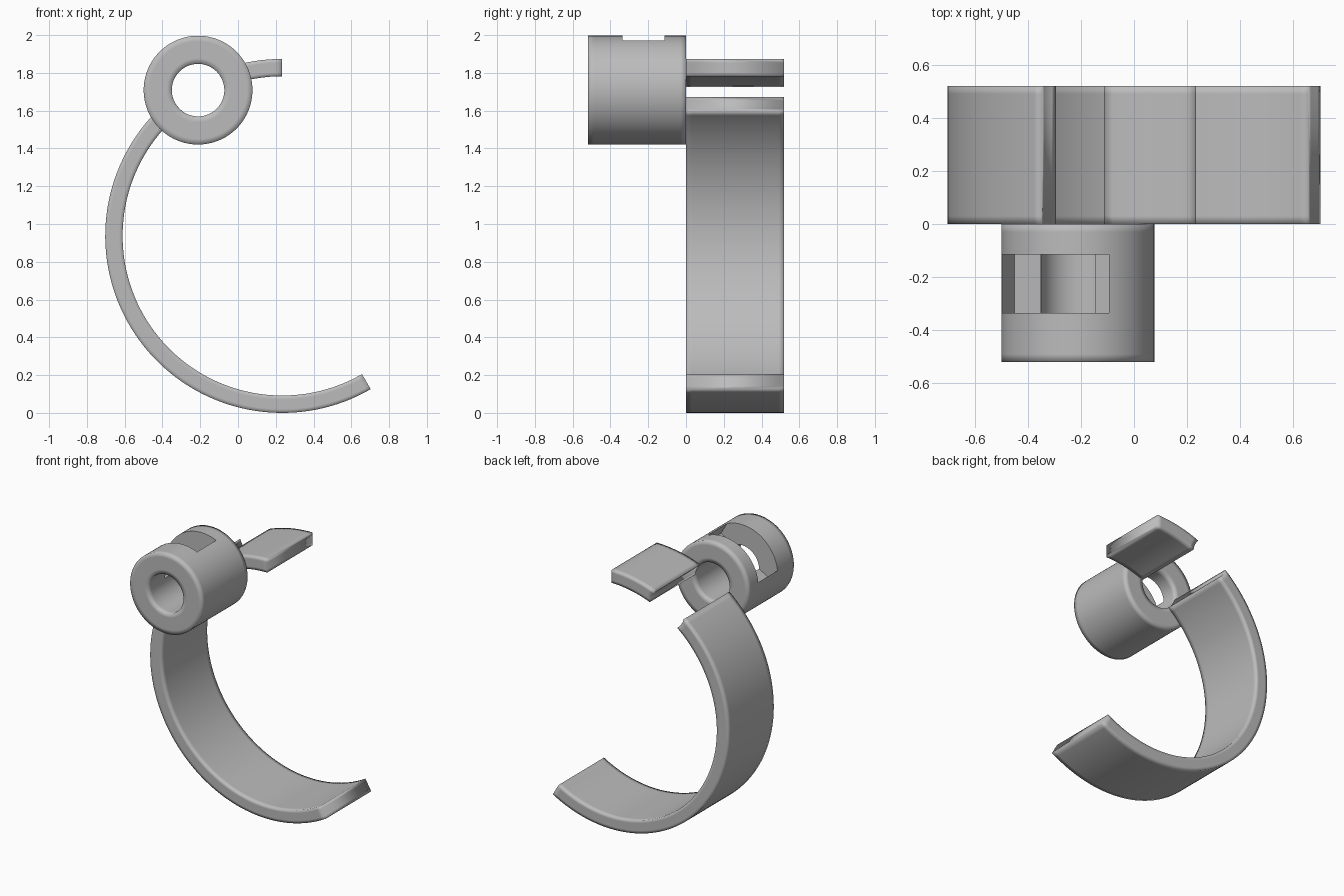
import bpy, bmesh, math

if "Cube" in bpy.data.objects:
    bpy.data.objects.remove(bpy.data.objects["Cube"])

CX, CZ = 0.234, 0.937            # centre of the curved band
R_IN, R_OUT = 0.845, 0.937
R_MID = 0.891
BORE, TUBE_R = 0.139, 0.288
DEPTH = 0.52
TILT = math.radians(120)         # direction from band centre to tube
TX, TZ = CX + R_MID * math.cos(TILT), CZ + R_MID * math.sin(TILT)

grey = bpy.data.materials.new("plain grey")
grey.diffuse_color = (0.5, 0.5, 0.5, 1)
grey.use_nodes = True
grey.node_tree.nodes["Principled BSDF"].inputs["Base Color"].default_value = grey.diffuse_color


def finish(bm, name, smooth=True):
    bmesh.ops.recalc_face_normals(bm, faces=bm.faces)
    for f in bm.faces:
        f.smooth = smooth
    me = bpy.data.meshes.new(name)
    bm.to_mesh(me)
    bm.free()
    me.materials.append(grey)
    ob = bpy.data.objects.new(name, me)
    bpy.context.collection.objects.link(ob)
    return ob


def bridge(bm, a, b):
    for i in range(len(a)):
        j = (i + 1) % len(a)
        bm.faces.new((a[i], a[j], b[j], b[i]))


def bore_angle(r):
    # angle from the tube direction at which radius r meets the bore
    return math.acos((r * r + R_MID ** 2 - BORE ** 2) / (2 * r * R_MID))


# curved bands, with support rows close to the edges for soft shading
def band(name, start, end, count):
    rs = [R_IN, R_IN + 0.02, R_MID, R_OUT - 0.02, R_OUT]
    e = 0.03
    ring = [(r, 0) for r in rs] + [(R_OUT, e), (R_OUT, DEPTH - e)]
    ring += [(r, DEPTH) for r in reversed(rs)] + [(R_IN, DEPTH - e), (R_IN, e)]
    ts = [0] + [i / count for i in range(count + 1)][1:-1] + [1]
    bm = bmesh.new()
    loops = []
    for t in ts:
        loop = []
        for r, y in ring:
            a = start(r) * (1 - t) + end(r) * t
            loop.append(bm.verts.new((CX + r * math.cos(a), y, CZ + r * math.sin(a))))
        loops.append(loop)
    for a, b in zip(loops, loops[1:]):
        bridge(bm, a, b)
    for v in (loops[0], loops[-1]):
        bm.faces.new((v[0], v[1], v[10], v[11], v[12], v[13]))
        bm.faces.new((v[1], v[2], v[9], v[10]))
        bm.faces.new((v[2], v[3], v[8], v[9]))
        bm.faces.new((v[3], v[4], v[5], v[6], v[7], v[8]))
    return finish(bm, name)


band("long_band", lambda r: TILT + bore_angle(r), lambda r: math.radians(300), 72)
band("short_band", lambda r: math.radians(90), lambda r: TILT - bore_angle(r), 10)

# tube with a bore, turned from a closed profile
s = 0.03
profile = [(BORE, 0), (BORE + s, 0), (TUBE_R - s, 0), (TUBE_R, 0),
           (TUBE_R, -s), (TUBE_R, s - DEPTH), (TUBE_R, -DEPTH),
           (TUBE_R - s, -DEPTH), (BORE + s, -DEPTH), (BORE, -DEPTH),
           (BORE, s - DEPTH), (BORE, -s)]
bm = bmesh.new()
N = 96
loops = [[bm.verts.new((TX + r * math.cos(2 * math.pi * i / N), y,
                        TZ + r * math.sin(2 * math.pi * i / N))) for r, y in profile]
         for i in range(N)]
for i in range(N):
    bridge(bm, loops[i], loops[(i + 1) % N])
tube = finish(bm, "tube")

# slot cut through the tube wall, facing away from the band centre
bm = bmesh.new()
half, low, high = 0.233, 0.073, 0.5
ux, uz = math.cos(TILT), math.sin(TILT)
rings = []
for y in (-0.335, -0.115):
    rings.append([bm.verts.new((TX + d * ux + w * uz, y, TZ + d * uz - w * ux))
                  for d, w in ((low, -half), (low, half), (high, half), (high, -half))])
bridge(bm, *rings)
bm.faces.new(rings[0])
bm.faces.new(rings[1])
cutter = finish(bm, "slot_cutter", smooth=False)
cutter.hide_render = True

mod = tube.modifiers.new("slot", "BOOLEAN")
mod.operation = "DIFFERENCE"
mod.solver = "EXACT"
mod.object = cutter
bpy.context.view_layer.objects.active = tube
tube.select_set(True)
bpy.ops.object.modifier_apply(modifier="slot")
bpy.data.objects.remove(cutter)
